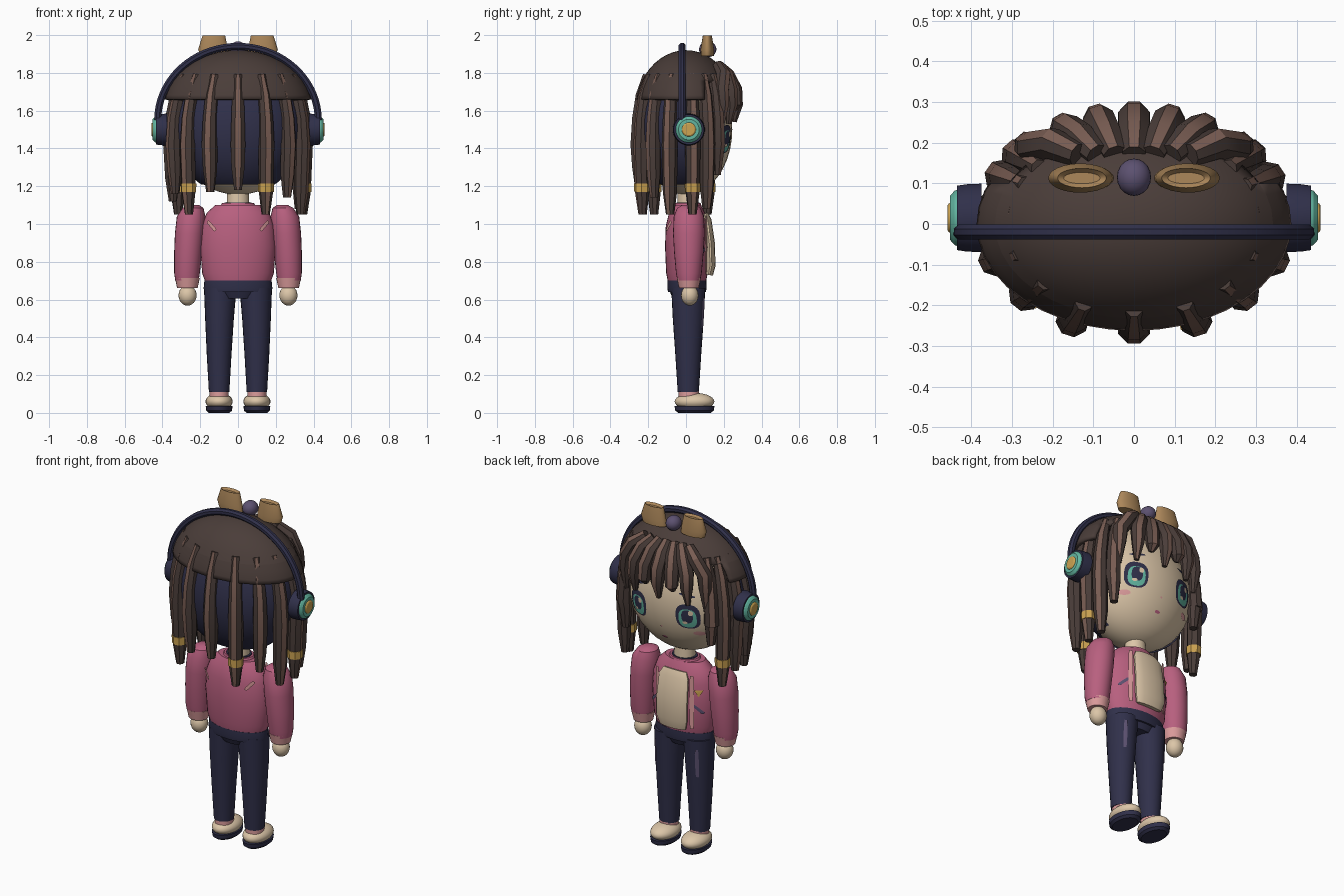
import bpy, bmesh, math
from mathutils import Vector, Matrix

if "Cube" in bpy.data.objects:
    bpy.data.objects.remove(bpy.data.objects["Cube"])


def material(name, hexcol):
    m = bpy.data.materials.new(name)
    c = [int(hexcol[i:i + 2], 16) / 255 for i in (0, 2, 4)]
    m.diffuse_color = [v / 12.92 if v < 0.04 else ((v + 0.055) / 1.055) ** 2.4 for v in c] + [1]
    m.use_nodes = True
    m.node_tree.nodes["Principled BSDF"].inputs["Base Color"].default_value = m.diffuse_color
    return m


HAIR = material("dark_brown", "4A3D39")
STRIPE = material("light_brown", "785C52")
NAVY = material("navy", "30304A")
SKIN = material("cream", "DCC6A8")
PINK = material("rose", "B8607F")
PALE = material("pale_pink", "DC9C9C")
TEAL = material("teal", "62B5A0")
GOLD = material("gold", "CCA352")
TAN = material("tan", "AC875A")
PURPLE = material("purple", "5C5170")


def finish(name, bm, mats, smooth=True, angle=35):
    me = bpy.data.meshes.new(name)
    bmesh.ops.recalc_face_normals(bm, faces=bm.faces)
    bm.to_mesh(me)
    bm.free()
    ob = bpy.data.objects.new(name, me)
    bpy.context.collection.objects.link(ob)
    for m in mats:
        me.materials.append(m)
    if smooth:
        bpy.ops.object.select_all(action='DESELECT')
        ob.select_set(True)
        bpy.context.view_layer.objects.active = ob
        bpy.ops.object.shade_smooth_by_angle(angle=math.radians(angle))
    return ob


def bridge(bm, rings):
    """Skin a stack of equal rings, cap both ends, return side faces with their column."""
    out = []
    n = len(rings[0])
    for a, b in zip(rings, rings[1:]):
        for i in range(n):
            j = (i + 1) % n
            out.append((bm.faces.new((a[i], a[j], b[j], b[i])), i))
    bm.faces.new(rings[0])
    bm.faces.new(rings[-1])
    return out


def loft(name, sections, mat, sides=24):
    """Stack of horizontal ellipses (cx, cy, z, rx, ry)."""
    bm = bmesh.new()
    rings = []
    for cx, cy, z, rx, ry in sections:
        rings.append([bm.verts.new((cx + rx * math.cos(k * math.tau / sides),
                                    cy + ry * math.sin(k * math.tau / sides), z)) for k in range(sides)])
    bridge(bm, rings)
    return finish(name, bm, [mat])


def tube(name, path, radii, out, mats, sides=8, flat=1.0):
    """Tube along a path; the column facing 'out' takes the second material."""
    bm = bmesh.new()
    path = [Vector(p) for p in path]
    rings = []
    for i, p in enumerate(path):
        t = (path[min(i + 1, len(path) - 1)] - path[max(i - 1, 0)]).normalized()
        o = Vector(out)
        o = (o - t * o.dot(t)).normalized()
        s = t.cross(o)
        ring = []
        for k in range(sides):
            a = (k - 0.5) * math.tau / sides
            ring.append(bm.verts.new(p + radii[i] * (o * math.cos(a) * flat + s * math.sin(a))))
        rings.append(ring)
    for f, col in bridge(bm, rings):
        f.material_index = 1 if col == 0 and len(mats) > 1 else 0
    return finish(name, bm, mats, angle=30)


def ball(name, c, r, mat, keep=None, cuts=(), u=32, v=20):
    bm = bmesh.new()
    bmesh.ops.create_uvsphere(bm, u_segments=u, v_segments=v, radius=1,
                              matrix=Matrix.Translation(c) @ Matrix.Diagonal((*r, 1)))
    for co, no in cuts:
        bmesh.ops.bisect_plane(bm, geom=bm.verts[:] + bm.edges[:] + bm.faces[:], plane_co=co, plane_no=no)
    if keep:
        bad = [f for f in bm.faces if not keep(f.calc_center_median())]
        bmesh.ops.delete(bm, geom=bad, context='FACES')
    return finish(name, bm, [mat])


def disc(name, x0, x1, r0, r1, mat, c=(0.015, 1.5)):
    """Short cone frustum lying along x."""
    return tube(name, [(x0, *c), (x0 * .4 + x1 * .6, *c), (x1, *c)], [r0, r0 * .7 + r1 * .3, r1],
                (0, 0, 1), [mat], 24)


def head_y(x, z):
    return 0.245 * math.sqrt(max(0.01, 1 - (x / 0.34) ** 2 - ((z - 1.5) / 0.345) ** 2))


def torso_y(x, z):
    return 0.005 + 0.115 * math.sqrt(max(0.02, 1 - (x / 0.2) ** 2))


def patch(name, cx, cz, rx, rz, mat, off, n=20, surf=head_y, rot=0, side=1, power=1.0):
    """Thin painted plate that follows the surface underneath."""
    bm = bmesh.new()

    def vert(k, s):
        a = (k + 0.5) * math.tau / n
        c, d = math.cos(a), math.sin(a)
        u = rx * s * math.copysign(abs(c) ** power, c)
        w = rz * s * math.copysign(abs(d) ** power, d)
        x = cx + u * math.cos(rot) - w * math.sin(rot)
        z = cz + u * math.sin(rot) + w * math.cos(rot)
        return bm.verts.new((x, side * (surf(x, z) + off), z))
    bridge(bm, [[vert(k, s) for k in range(n)] for s in (1, 0.66, 0.33, 0.05)][0:4])
    outer = max(bm.faces, key=lambda f: f.calc_area())
    bm.faces.remove(outer)
    return finish(name, bm, [mat])


# head, inner back hair and hair cap
ball("head", (0, 0, 1.5), (0.34, 0.245, 0.345), SKIN)
ball("back_hair", (0, -0.004, 1.505), (0.352, 0.255, 0.355), NAVY,
     lambda c: c.z > 1.21 and c.y < 0.02, [((0, 0, 1.21), (0, 0, 1)), ((0, .02, 0), (0, 1, 0))])
cap = ball("hair_cap", (0, 0, 1.6), (0.395, 0.268, 0.32), HAIR,
           lambda c: c.z > 1.76 or (c.z > 1.66 and c.y < 0.1),
           [((0, 0, 1.66), (0, 0, 1)), ((0, 0, 1.76), (0, 0, 1)), ((0, .1, 0), (0, 1, 0))], u=40, v=24)
sol = cap.modifiers.new("thickness", 'SOLIDIFY')
sol.thickness = 0.025


# long strands: x, y, bottom z, gold band
STRANDS = [(0, -.25, 1.18, 0), (.148, -.232, 1.05, 1), (-.148, -.232, 1.17, 0),
           (.262, -.17, 1.14, 0), (-.262, -.17, 1.05, 1), (.335, -.085, 1.05, 0), (-.335, -.085, 1.16, 0),
           (.348, .035, 1.05, 1), (-.348, .035, 1.12, 0), (.325, .11, 1.08, 0), (-.32, .115, 1.05, 1),
           (.28, .165, 1.26, 0), (-.28, .165, 1.3, 0)]
for i, (x, y, zb, gold) in enumerate(STRANDS):
    def at(s, z):
        return (x * s, y * s, z)
    out = Vector((x / 0.35 ** 2, y / 0.25 ** 2, 0)).normalized()
    mid = 1.42
    path = [at(.83, 1.79), at(.94, 1.68), at(1.0, 1.56), at(1.02, mid), at(1, zb + .12), at(.99, zb)]
    tube("hair_strand", path, [.022, .034, .038, .042, .038, .022], out, [HAIR, STRIPE])
    if gold:
        tube("strand_band", [at(1, 1.215), at(1, 1.17)], [.043, .042], out, [GOLD])

# bangs over the forehead
for x, zb in ((0, 1.54), (.165, 1.53), (-.165, 1.53), (.085, 1.6), (-.085, 1.6), (.25, 1.5), (-.25, 1.5)):
    f = math.sqrt(1 - (x / .36) ** 2)
    path = [(x * .55, .17, 1.84), (x * .8, .14 + .08 * f, 1.79), (x, .26 * f, 1.71),
            (x * 1.04, .268 * f, 1.63), (x * 1.04, .255 * f, zb)]
    tube("bang", path, [.03, .04, .042, .036, .014], (x, .3, .15), [HAIR, STRIPE])

# headphones
band = [(.425 * math.cos(a), -.02, 1.55 + .39 * math.sin(a)) for a in
        [math.pi * k / 36 for k in range(37)]]
tube("headband", band, [.02] * 37, (0, 1, 0), [NAVY], 8)
for s in (-1, 1):
    disc("ear_cushion", s * .375, s * .435, .085, .08, NAVY)
    disc("ear_cup", s * .425, s * .452, .073, .055, TEAL)
    disc("ear_cup_badge", s * .45, s * .459, .038, .03, GOLD)

# hair bow and knot
ball("bow_knot", (0, .115, 1.925), (.042, .046, .042), PURPLE, u=20, v=12)
for s in (-1, 1):
    loft("bow_loop", [(s * .125, .113, 1.89, .075, .034), (s * .132, .113, 1.925, .079, .036),
                      (s * .128, .113, 1.997, .06, .024), (s * .128, .113, 1.985, .045, .014)], TAN)

# face details
for s in (-1, 1):
    patch("eye_outline", s * .16, 1.45, .064, .074, NAVY, .003, power=.75)
    patch("eye_iris", s * .16, 1.44, .047, .056, TEAL, .005, power=.75)
    patch("eye_pupil", s * .16, 1.452, .03, .04, NAVY, .007, power=.8)
    patch("eye_glint", s * .16 - .02, 1.475, .014, .016, SKIN, .009, 8)
    patch("eye_shine", s * .16 + .012, 1.415, .015, .009, SKIN, .009, 8)
    patch("eyebrow", s * .155, 1.575, .046, .008, NAVY, .004, 8, rot=-s * .15)
    patch("cheek", s * .205, 1.345, .03, .014, PALE, .003, 12)
patch("mouth", 0, 1.285, .018, .008, PINK, .003, 8)
patch("nose", 0, 1.36, .007, .006, PALE, .004, 6)

# neck, jacket and collar
loft("neck", [(0, .01, 1.06, .062, .058), (0, .01, 1.22, .055, .052)], SKIN)
loft("jacket", [(0, .005, .69, .172, .1), (0, .005, .74, .19, .11), (0, .005, .88, .2, .116),
                (0, .005, .99, .192, .112), (0, .005, 1.06, .165, .095), (0, .005, 1.1, .12, .075)], PINK, 32)
loft("collar", [(0, .01, 1.085, .1, .075), (0, .01, 1.11, .085, .068)], PINK)
loft("collar_lining", [(0, .01, 1.1, .076, .063), (0, .01, 1.114, .072, .06)], NAVY)

# shirt panel and jacket decoration
path = [(0, .1, 1.055), (0, .112, 1.02), (0, .128, .9), (0, .132, .78), (0, .122, .73)]
tube("shirt_panel", path, [.075, .095, .1, .1, .085], (0, 1, 0), [SKIN], 16, flat=.25)
for s in (-1, 1):
    patch("jacket_edge", s * .112, .89, .012, .16, PALE, .006, 8, torso_y, power=.3)
    patch("back_mark", s * .14, .99, .009, .034, PALE, .006, 8, torso_y, -s * .7, -1, power=.4)
    patch("front_slash", s * .145, .85, .008, .034, PURPLE, .006, 8, torso_y, s * .8, power=.4)
patch("triangle_badge", -.145, .95, .026, .026, GOLD, .006, 3, torso_y, math.pi / 6 + math.pi)

# arms, cuffs and hands
for s in (-1, 1):
    loft("sleeve", [(s * .235, .015, 1.1, .03, .035), (s * .238, .015, 1.085, .055, .062),
                    (s * .248, .015, 1.04, .076, .08), (s * .257, .015, .95, .077, .084),
                    (s * .264, .015, .85, .074, .078), (s * .27, .015, .74, .068, .068),
                    (s * .27, .015, .7, .062, .06)], PINK)
    loft("cuff", [(s * .268, .015, .715, .066, .064), (s * .268, .015, .66, .054, .052)], PALE)
    ball("hand", (s * .267, .02, .622), (.048, .046, .054), SKIN, u=20, v=12)

# trousers
loft("waistband", [(0, .005, .64, .178, .1), (0, .005, .66, .182, .104), (0, .005, .7, .178, .103)], NAVY, 32)
loft("hips", [(0, .005, .605, .1, .075), (0, .005, .66, .165, .098)], NAVY)
for s in (-1, 1):
    loft("trouser_leg", [(s * .1, .012, .11, .054, .056), (s * .1, .012, .3, .065, .068),
                         (s * .098, .012, .5, .076, .082), (s * .094, .012, .66, .086, .09)], NAVY)
    patch("thigh_stripe", s * .135, .53, .009, .085, PURPLE, .004, 8,
          lambda x, z: .014 + (.082 + (z - .5) * .06) * math.sqrt(max(.05, 1 - ((abs(x) - .097) / .078) ** 2)),
          power=.4)

    # socks and shoes
    loft("sock", [(s * .1, .015, .07, .05, .054), (s * .1, .015, .115, .05, .054)], PALE)
    ball("shoe", (s * .1, .045, .06), (.072, .105, .046), SKIN, u=24, v=14)
    loft("sole", [(s * .1, .045, 0, .055, .085), (s * .1, .045, .012, .068, .102),
                  (s * .1, .045, .036, .071, .106)], NAVY)
